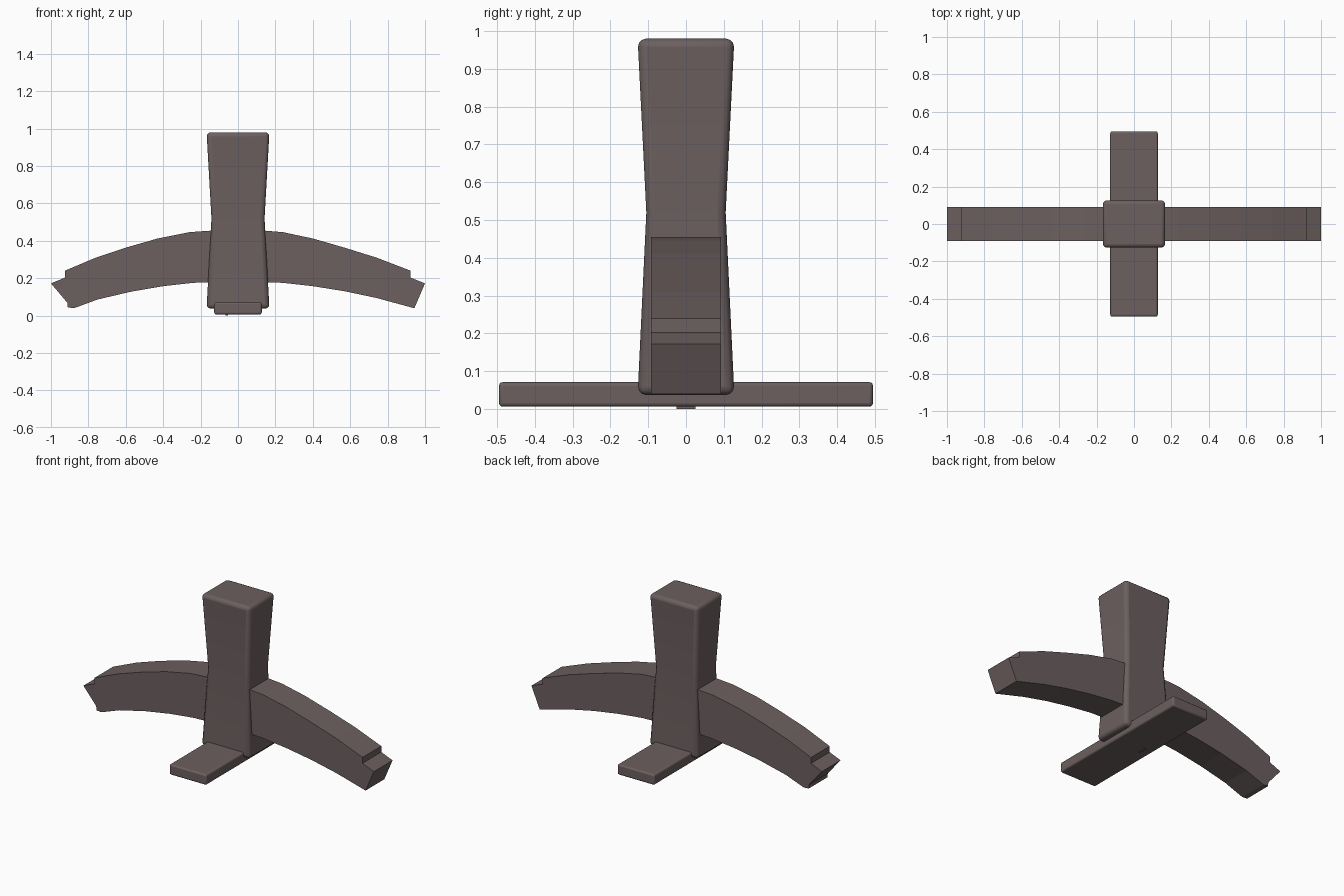
import bpy, bmesh, math

if "Cube" in bpy.data.objects:
    bpy.data.objects.remove(bpy.data.objects["Cube"])

mat = bpy.data.materials.new("dark_brown")
mat.diffuse_color = (0.15, 0.115, 0.115, 1)
mat.use_nodes = True
mat.node_tree.nodes["Principled BSDF"].inputs["Base Color"].default_value = mat.diffuse_color


def loft(name, rings, bevel=0.0):
    """Bridge equal-length closed rings of points, cap both ends, round the edges."""
    bm = bmesh.new()
    loops = [[bm.verts.new(p) for p in ring] for ring in rings]
    n = len(loops[0])
    for a, b in zip(loops, loops[1:]):
        for i in range(n):
            j = (i + 1) % n
            bm.faces.new((a[i], a[j], b[j], b[i]))
    bm.faces.new(loops[0][::-1])
    bm.faces.new(loops[-1])
    bmesh.ops.recalc_face_normals(bm, faces=bm.faces)
    mesh = bpy.data.meshes.new(name)
    bm.to_mesh(mesh)
    bm.free()
    obj = bpy.data.objects.new(name, mesh)
    bpy.context.collection.objects.link(obj)
    mesh.materials.append(mat)
    if bevel:
        mod = obj.modifiers.new("rounded_edges", 'BEVEL')
        mod.width = bevel
        mod.segments = 3
        mod.limit_method = 'ANGLE'
        mod.angle_limit = math.radians(40)
        bpy.ops.object.select_all(action='DESELECT')
        obj.select_set(True)
        bpy.context.view_layer.objects.active = obj
        bpy.ops.object.shade_smooth_by_angle(angle=math.radians(30))
    return obj


def rect(hx, hy, z, cx=0, cy=0):
    return [(cx + sx * hx, cy + sy * hy, z)
            for sx, sy in ((-1, -1), (1, -1), (1, 1), (-1, 1))]


# Waisted centre column
loft("column", [rect(0.168, 0.128, 0.037), rect(0.142, 0.105, 0.52),
                rect(0.168, 0.128, 0.98)], 0.022)

# Flat foot running front to back, with a tiny pad underneath
loft("foot", [rect(0.127, 0.495, 0.006), rect(0.127, 0.495, 0.071)], 0.01)
loft("foot_pad", [rect(0.006, 0.025, 0.0, -0.06), rect(0.006, 0.025, 0.01, -0.06)])

# Curved cross arm: faceted bow with stepped, broken ends
outline = [
    (0, 0.464), (0.13, 0.455), (0.24, 0.446), (0.40, 0.412), (0.57, 0.363),
    (0.74, 0.31), (0.922, 0.24), (0.922, 0.203), (1.0, 0.172),
    (0.943, 0.039), (0.91, 0.048), (0.74, 0.094), (0.57, 0.13), (0.40, 0.157),
    (0.24, 0.175), (0, 0.183),
    (-0.24, 0.175), (-0.40, 0.157), (-0.57, 0.128), (-0.75, 0.086),
    (-0.875, 0.04), (-0.91, 0.043), (-0.912, 0.068), (-1.0, 0.172),
    (-0.925, 0.203), (-0.925, 0.24), (-0.76, 0.31), (-0.60, 0.363),
    (-0.43, 0.412), (-0.26, 0.446), (-0.13, 0.455)]
loft("cross_arm", [[(x, y, z) for x, z in outline] for y in (-0.092, 0.092)])
